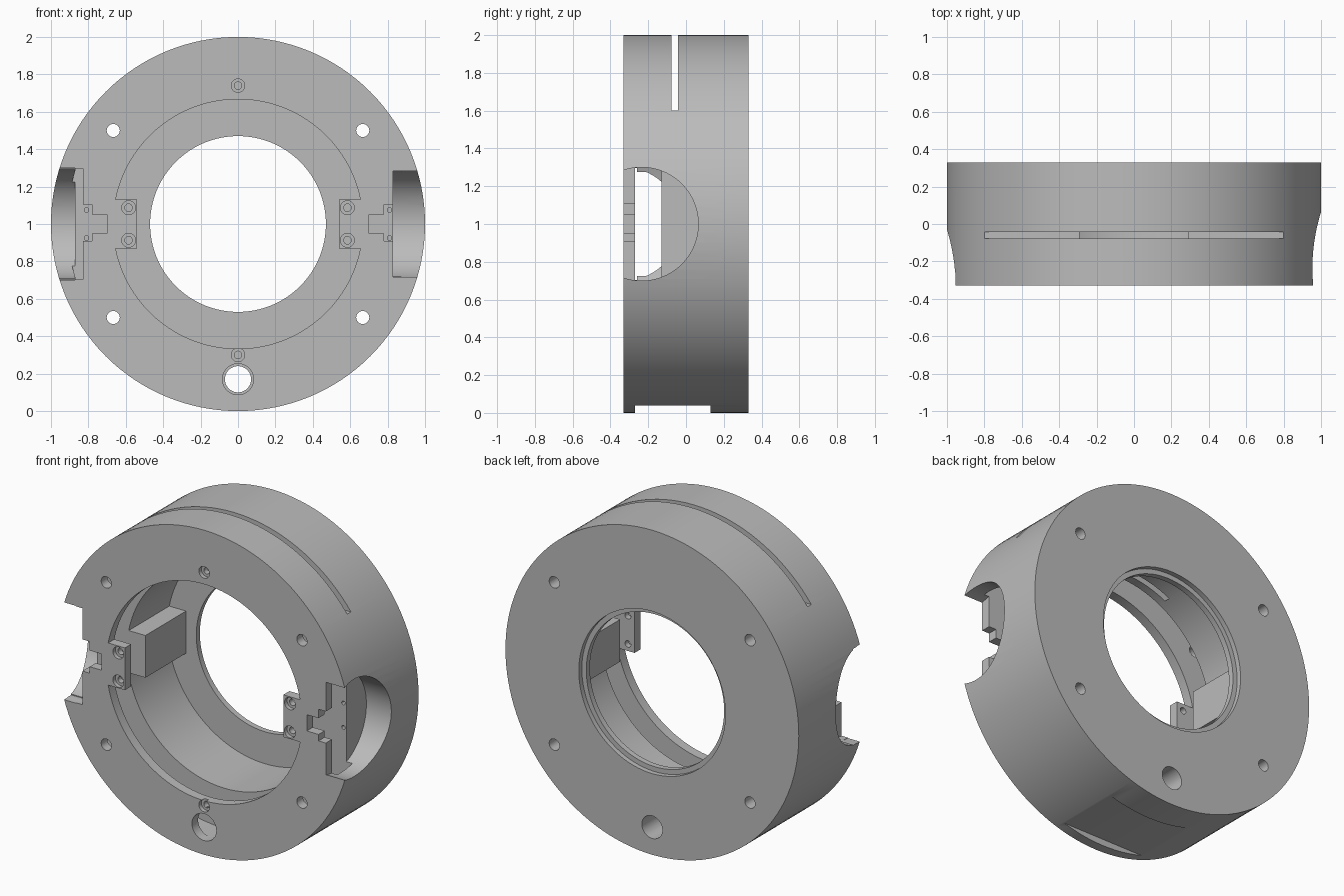
import bpy, bmesh, math
from mathutils import Matrix, Vector

if "Cube" in bpy.data.objects:
    bpy.data.objects.remove(bpy.data.objects["Cube"], do_unlink=True)

grey = bpy.data.materials.new("plain grey")
grey.use_nodes = True
grey.diffuse_color = (0.5, 0.5, 0.5, 1)
grey.node_tree.nodes["Principled BSDF"].inputs["Base Color"].default_value = (0.5, 0.5, 0.5, 1)

FRONT, BACK = -0.33, 0.33          # faces of the housing
LIP, SHELF = -0.27, -0.13          # sides of the inner groove
MID = 1.0                          # height of the axis


def make(name, bm):
    bmesh.ops.recalc_face_normals(bm, faces=bm.faces[:])
    mesh = bpy.data.meshes.new(name)
    bm.to_mesh(mesh)
    bm.free()
    mesh.materials.append(grey)
    obj = bpy.data.objects.new(name, mesh)
    bpy.context.scene.collection.objects.link(obj)
    return obj


def box(name, x, y, z):
    """Box from (low, high) ranges, z measured from the axis."""
    bm = bmesh.new()
    bmesh.ops.create_cube(bm, size=1)
    for v in bm.verts:
        v.co = Vector([(r[0] + r[1]) / 2 + c * (r[1] - r[0]) for r, c in zip((x, y, z), v.co)])
        v.co.z += MID
    return make(name, bm)


def rod(name, axis, radius, low, high, a, b, sides=32):
    """Cylinder along X (a = y, b = z) or Y (a = x, b = z)."""
    bm = bmesh.new()
    bmesh.ops.create_cone(bm, cap_ends=True, segments=sides, radius1=radius,
                          radius2=radius, depth=high - low)
    mid = (low + high) / 2
    if axis == "X":
        turn, place = Matrix.Rotation(math.pi / 2, 4, "Y"), (mid, a, b + MID)
    else:
        turn, place = Matrix.Rotation(math.pi / 2, 4, "X"), (a, mid, b + MID)
    bmesh.ops.transform(bm, matrix=Matrix.Translation(place) @ turn, verts=bm.verts[:])
    return make(name, bm)


def lathe(name, profile, sides=128):
    """Closed (radius, y) profile turned around the y axis."""
    bm = bmesh.new()
    rings = []
    for i in range(sides):
        t = 2 * math.pi * i / sides
        rings.append([bm.verts.new((r * math.cos(t), y, MID + r * math.sin(t)))
                      for r, y in profile])
    n = len(profile)
    for i, ring in enumerate(rings):
        nxt = rings[(i + 1) % sides]
        for k in range(n):
            bm.faces.new((ring[k], ring[(k + 1) % n], nxt[(k + 1) % n], nxt[k]))
    return make(name, bm)


def combine(target, tool, operation):
    mod = target.modifiers.new("cut", "BOOLEAN")
    mod.operation, mod.solver, mod.object = operation, "EXACT", tool
    graph = bpy.context.evaluated_depsgraph_get()
    graph.update()
    result = bpy.data.meshes.new_from_object(target.evaluated_get(graph))
    target.modifiers.clear()
    target.data = result
    bpy.data.objects.remove(tool, do_unlink=True)


# Ring housing: front lip, wide groove, cavity, back flange with a shallow rebate
housing = lathe("ring_housing", [
    (1, FRONT), (1, BACK), (0.5, BACK), (0.5, 0.3), (0.47, 0.3), (0.47, 0.265),
    (0.667, 0.265), (0.667, SHELF), (0.915, SHELF), (0.915, LIP), (0.667, LIP), (0.667, FRONT)])

adds, cuts = [], []
for s in (-1, 1):
    def span(a, b):
        return tuple(sorted((s * a, s * b)))

    # Screw tab on the lip and guide block in the cavity
    adds.append(box("tab", span(0.54, 0.685), (FRONT, LIP), (-0.13, 0.13)))
    adds.append(box("guide_block", span(0.54, 0.70), (SHELF, 0.28), (-0.13, 0.13)))
    # Stepped notch through the front lip
    cuts.append(box("notch_wide", span(0.78, 0.88), (-0.4, -0.25), (-0.09, 0.105)))
    cuts.append(box("notch_deep", span(0.70, 0.80), (-0.4, -0.25), (-0.05, 0.05)))
    for t in (-1, 1):
        # Tab screws, pin holes and mounting holes
        cuts.append(rod("tab_recess", "Y", 0.037, -0.4, -0.305, s * 0.585, t * 0.087))
        cuts.append(rod("tab_hole", "Y", 0.02, -0.4, -0.2, s * 0.585, t * 0.087))
        cuts.append(rod("pin_hole", "Y", 0.012, -0.2, -0.07, s * 0.81, t * 0.075, 16))
        cuts.append(rod("mount_hole", "Y", 0.035, -0.5, 0.5, s * 0.667, t * 0.5))

# Round side pockets
cuts.append(rod("right_pocket", "X", 0.3, 0.83, 1.2, -0.235, 0, 96))
cuts.append(rod("left_pocket", "X", 0.3, -1.2, -0.872, FRONT, 0, 96))
cuts.append(box("left_lip_cut", (-1.2, -0.83), (-0.4, -0.26), (-0.297, 0.297)))

# Lip screws above and below the opening
for z in (0.74, -0.7):
    cuts.append(rod("lip_recess", "Y", 0.036, -0.4, -0.305, 0, z))
    cuts.append(rod("lip_hole", "Y", 0.02, -0.4, -0.2, 0, z))

# Cable hole, top slot and flat under the base
cuts.append(rod("cable_recess", "Y", 0.083, -0.4, -0.2, 0, -0.83, 48))
cuts.append(rod("cable_hole", "Y", 0.07, -0.25, 0.5, 0, -0.83, 48))
cuts.append(box("top_slot", (-1.1, 1.1), (-0.078, -0.042), (0.6, 1.2)))
cuts.append(box("base_flat", (-0.6, 0.6), (LIP, 0.13), (-1.2, -0.96)))

for tool in adds:
    combine(housing, tool, "UNION")
for tool in cuts:
    combine(housing, tool, "DIFFERENCE")

# Smooth round walls, sharp edges
bpy.ops.object.select_all(action="DESELECT")
housing.select_set(True)
bpy.context.view_layer.objects.active = housing
bpy.ops.object.shade_smooth_by_angle(angle=math.radians(25))
